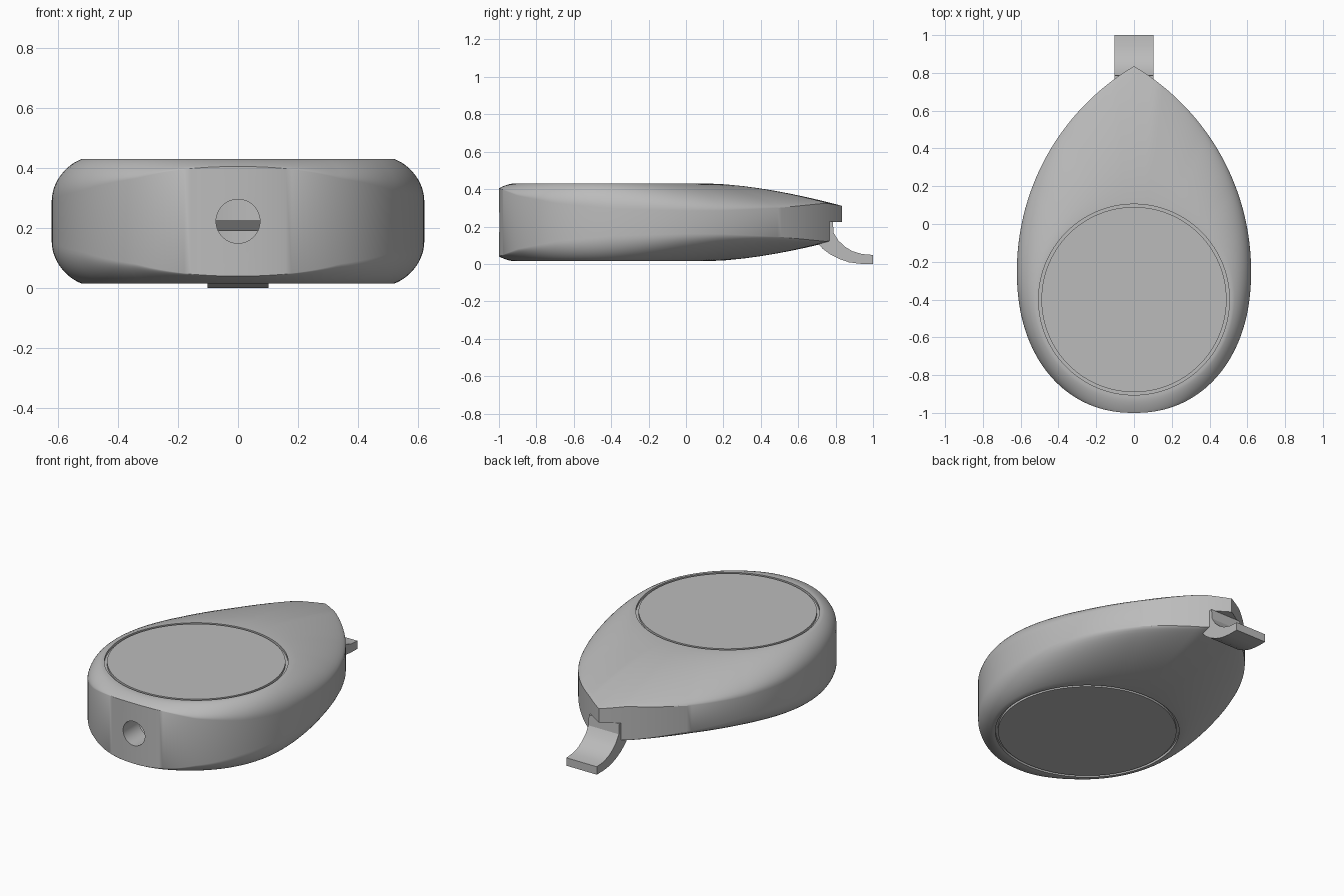
import bpy, bmesh, math
from mathutils import Matrix

if "Cube" in bpy.data.objects:
    bpy.data.objects.remove(bpy.data.objects["Cube"])

grey = bpy.data.materials.new("plain grey")
grey.use_nodes = True
GREY = (0.5, 0.5, 0.5, 1)
grey.diffuse_color = GREY
grey.node_tree.nodes["Principled BSDF"].inputs["Base Color"].default_value = GREY

TOP, SUM_Z, CY, FLAT = 0.43, 0.445, -0.4, 0.52


def finish(name, bm):
    bmesh.ops.recalc_face_normals(bm, faces=bm.faces)
    me = bpy.data.meshes.new(name)
    bm.to_mesh(me)
    bm.free()
    ob = bpy.data.objects.new(name, me)
    bpy.context.collection.objects.link(ob)
    me.materials.append(grey)
    return ob


def smooth(ob):
    bpy.ops.object.select_all(action="DESELECT")
    ob.select_set(True)
    bpy.context.view_layer.objects.active = ob
    bpy.ops.object.shade_smooth_by_angle(angle=math.radians(25))


def extrude_x(name, profile, half):
    """Side profile of (y, z) points extruded across x."""
    bm = bmesh.new()
    rows = [[bm.verts.new((x, y, z)) for y, z in profile] for x in (-half, half)]
    for row in rows:
        bm.faces.new(row)
    n = len(profile)
    for i in range(n):
        j = (i + 1) % n
        bm.faces.new((rows[0][i], rows[0][j], rows[1][j], rows[1][i]))
    return finish(name, bm)


def cylinder(name, radius, depth, matrix):
    bm = bmesh.new()
    bmesh.ops.create_cone(bm, cap_ends=True, segments=64, radius1=radius,
                          radius2=radius, depth=depth, matrix=matrix)
    return finish(name, bm)


def cut(target, cutter):
    mod = target.modifiers.new("cut", "BOOLEAN")
    mod.operation, mod.solver, mod.object = "DIFFERENCE", "EXACT", cutter
    bpy.context.view_layer.objects.active = target
    bpy.ops.object.modifier_apply(modifier=mod.name)
    bpy.data.objects.remove(cutter)


# Height of the upper edge of the side wall along y
EDGE = [(-1, .405), (-.9, .365), (-.7, .325), (-.4, .295), (0, .284),
        (.2, .285), (.5, .30), (.75, .325), (.836, .31)]


def wall_top(y):
    for (a, za), (b, zb) in zip(EDGE, EDGE[1:]):
        if y <= b:
            return za + (zb - za) * max(0, (y - a) / (b - a))
    return EDGE[-1][1]


# Teardrop outline: round front, two arcs meeting at the back tip
half = []
for i in range(49):
    a = math.pi / 2 * i / 48
    half.append((0.62 * math.sin(a) ** 0.92, -0.25 - 0.75 * math.cos(a) ** 0.92))
R = 1.26
tip_angle = math.acos((R - 0.62) / R)
for i in range(1, 49):
    a = tip_angle * i / 48
    half.append((max(0, R * math.cos(a) - R + 0.62), -0.25 + R * math.sin(a)))
half[0], half[-1] = (0, -1), (0, half[-1][1])
outline = half + [(-x, y) for x, y in half[-2:0:-1]]
angles = [math.atan2(y - CY, x) for x, y in outline]


def circle(r, z):
    return [(r * math.cos(a), CY + r * math.sin(a), z) for a in angles]


def shoulder(u):
    ring = []
    arc = 1 - math.sqrt(max(0, 0.024025 - (0.055 + 0.1 * u) ** 2)) / 0.145
    for (x, y), a in zip(outline, angles):
        k = abs(math.cos(a))
        drop = (1 - k) * u ** 1.6 + k * max(0, arc)
        cx, cy = FLAT * math.cos(a), CY + FLAT * math.sin(a)
        edge = wall_top(y)
        if u == 1:
            drop = 1
        ring.append((cx + (x - cx) * u, cy + (y - cy) * u, TOP - (TOP - edge) * drop))
    return ring


# Body: grooved disc, shoulder, wall and the same again below
rings = [circle(0.49, TOP), circle(0.49, TOP - 0.015), circle(0.505, TOP - 0.015),
         circle(0.505, TOP), circle(FLAT, TOP)]
rings += [shoulder(math.sin(math.pi / 2 * i / 12)) for i in range(1, 13)]
rings += [[(x, y, SUM_Z - z) for x, y, z in r] for r in reversed(rings)]

bm = bmesh.new()
loops = [[bm.verts.new(p) for p in r] for r in rings]
n = len(outline)
for lo, hi in zip(loops, loops[1:]):
    for i in range(n):
        j = (i + 1) % n
        bm.faces.new((lo[i], lo[j], hi[j], hi[i]))
bm.faces.new(loops[0])
bm.faces.new(loops[-1])
body = finish("teardrop_body", bm)

# Hollow inside, front hole and the step under the back tip
cut(body, cylinder("cavity", 0.45, 0.28, Matrix.Translation((0, CY, SUM_Z / 2))))
cut(body, cylinder("front_hole", 0.073, 0.5, Matrix.Translation((0, -0.95, SUM_Z / 2))
                   @ Matrix.Rotation(math.pi / 2, 4, "X")))
cut(body, extrude_x("tip_step", [(.77, -.1), (.95, -.1), (.95, .225), (.77, .225)], 0.3))
smooth(body)

# Sloped ledge inside the cavity, seen through the hole
extrude_x("inner_ledge", [(-.02, .225), (.01, .19), (.08, .19), (.08, .225)], 0.2)

# Curved hook leaving the tip
lower = [(.70, .115), (.73, .082), (.77, .052), (.82, .026), (.87, .009), (.93, .001), (1, 0)]
upper = [(1, .048), (.94, .053), (.89, .068), (.85, .092), (.815, .125), (.79, .165), (.785, .226)]
hook = extrude_x("tip_hook", lower + upper + [(.70, .226)], 0.102)
smooth(hook)
